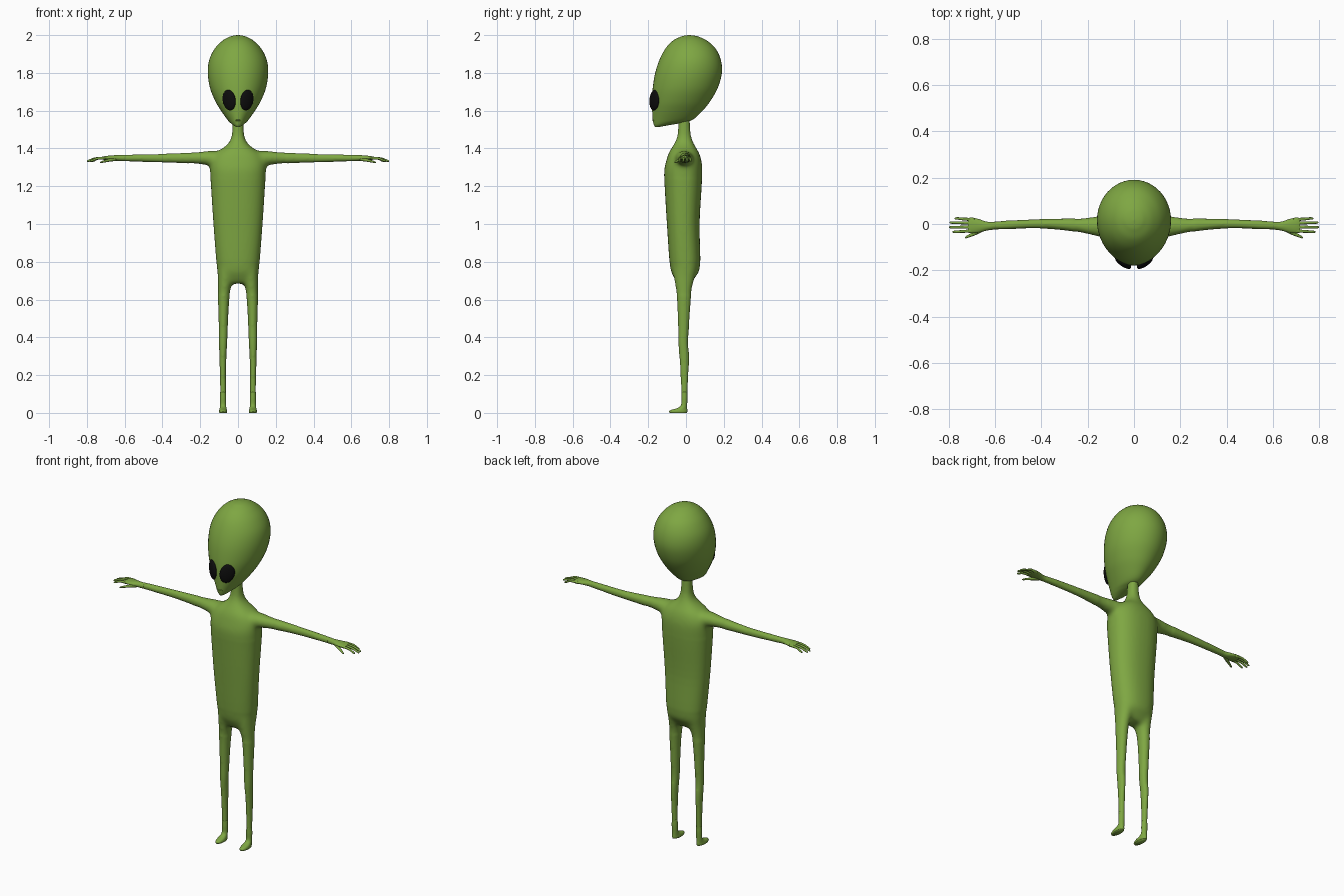
import bpy, bmesh, math
from mathutils import Vector, Matrix

if "Cube" in bpy.data.objects:
    bpy.data.objects.remove(bpy.data.objects["Cube"])


def material(name, rgb):
    m = bpy.data.materials.new(name)
    m.diffuse_color = (*rgb, 1)
    m.use_nodes = True
    m.node_tree.nodes["Principled BSDF"].inputs["Base Color"].default_value = m.diffuse_color
    return m


GREEN = material("alien_green", (0.21, 0.385, 0.055))
BLACK = material("eye_black", (0.004, 0.004, 0.004))


def finish(name, bm, mat):
    bmesh.ops.recalc_face_normals(bm, faces=bm.faces)
    for f in bm.faces:
        f.smooth = True
    me = bpy.data.meshes.new(name)
    bm.to_mesh(me)
    bm.free()
    me.materials.append(mat)
    ob = bpy.data.objects.new(name, me)
    bpy.context.collection.objects.link(ob)
    return ob


def resample(rows, k):
    """Catmull-Rom interpolation of the section rows."""
    out = []
    for i in range(len(rows) - 1):
        p = [rows[max(0, min(len(rows) - 1, i + d))] for d in (-1, 0, 1, 2)]
        for j in range(k):
            t = j / k
            out.append([0.5 * (2 * b + (c - a) * t + (2*a - 5*b + 4*c - d) * t**2
                               + (3*b - a - 3*c + d) * t**3) for a, b, c, d in zip(*p)])
    return out + [list(rows[-1])]


def loft(name, axis, rows, side=1, n=24, power=2.0, k=5):
    """Rows: (position, centre, half width, low, high); sections across z or x."""
    bm = bmesh.new()
    rings = []
    for t, c, r, lo, hi in resample(rows, k):
        ring = []
        for i in range(n):
            a = 2 * math.pi * i / n
            ca, sa = math.cos(a), math.sin(a)
            u = c + r * math.copysign(abs(ca) ** (2 / power), ca)
            v = (lo + hi) / 2 + (hi - lo) / 2 * math.copysign(abs(sa) ** (2 / power), sa)
            ring.append(bm.verts.new((side * u, v, t) if axis == "z" else (side * t, u, v)))
        rings.append(ring)
    for a, b in zip(rings, rings[1:]):
        for i in range(n):
            bm.faces.new((a[i], a[(i + 1) % n], b[(i + 1) % n], b[i]))
    bm.faces.new(rings[0])
    bm.faces.new(rings[-1])
    return finish(name, bm, GREEN)


def ellipsoid(name, loc, radii, rot, mat):
    bm = bmesh.new()
    bmesh.ops.create_uvsphere(bm, u_segments=32, v_segments=20, radius=1)
    bm.transform(Matrix.Translation(loc) @ rot @ Matrix.Diagonal((*radii, 1)))
    return finish(name, bm, mat)


def join(name, parts):
    bpy.ops.object.select_all(action='DESELECT')
    for p in parts:
        p.select_set(True)
    bpy.context.view_layer.objects.active = parts[0]
    bpy.ops.object.join()
    parts[0].name = name
    return parts[0]


# Head: egg tapering to a forward chin
loft("head", "z", [
    (1.514, 0, .010, -.164, -.140), (1.524, 0, .026, -.170, -.085),
    (1.535, 0, .040, -.173, -.025), (1.552, 0, .056, -.176, .035),
    (1.60, 0, .090, -.179, .088), (1.65, 0, .120, -.180, .128),
    (1.72, 0, .148, -.176, .168), (1.80, 0, .160, -.163, .190),
    (1.87, 0, .152, -.140, .184), (1.93, 0, .122, -.108, .156),
    (1.97, 0, .083, -.070, .112), (1.99, 0, .048, -.032, .072),
    (1.997, 0, .026, -.010, .045), (2.0, 0, .002, .015, .019)], n=48)

# Eyes: flattened black ovals, turned outward and leaning out at the top
for s, label in ((1, "left"), (-1, "right")):
    rot = Matrix.Rotation(s * math.radians(35), 4, 'Z') @ Matrix.Rotation(s * math.radians(14), 4, 'Y')
    ellipsoid(label + "_eye", Vector((s * .047, -.167, 1.656)), (.040, .016, .055), rot, BLACK)

# Lips
ellipsoid("mouth", Vector((0, -.172, 1.549)), (.018, .006, .004), Matrix.Identity(4), GREEN)

# Torso with neck
parts = [loft("torso", "z", [
    (.685, 0, .080, -.045, .025), (.72, 0, .106, -.066, .050),
    (.78, 0, .113, -.085, .075), (1.0, 0, .130, -.101, .072),
    (1.2, 0, .143, -.113, .083), (1.28, 0, .148, -.116, .086),
    (1.33, 0, .146, -.106, .083), (1.375, 0, .120, -.092, .070),
    (1.41, 0, .070, -.072, .050), (1.44, 0, .043, -.055, .036),
    (1.48, 0, .033, -.045, .026), (1.57, 0, .029, -.041, .021)], n=40, power=2.3)]

for s, label in ((1, "left"), (-1, "right")):
    # Arm
    parts.append(loft(label + "_arm", "x", [
        (.08, -.010, .060, 1.285, 1.385), (.15, -.010, .047, 1.308, 1.388),
        (.22, -.007, .034, 1.317, 1.382), (.30, -.002, .026, 1.322, 1.376),
        (.42, .001, .020, 1.326, 1.371), (.55, -.004, .019, 1.330, 1.368),
        (.63, -.008, .017, 1.332, 1.366)], s))
    # Leg
    parts.append(loft(label + "_leg", "z", [
        (.05, .079, .016, -.024, .007), (.12, .079, .016, -.026, .009),
        (.22, .080, .017, -.030, .014), (.30, .080, .019, -.036, .017),
        (.37, .079, .022, -.041, .012), (.45, .078, .024, -.042, .016),
        (.60, .076, .030, -.048, .026), (.68, .070, .037, -.060, .038),
        (.76, .062, .046, -.072, .060)], s))
    # Foot with ankle
    loft(label + "_foot", "z", [
        (0, .079, .020, -.086, .005), (.008, .079, .0215, -.090, .007),
        (.016, .079, .020, -.078, .007), (.026, .079, .0175, -.045, .006),
        (.042, .079, .016, -.026, .006), (.08, .079, .0165, -.025, .008),
        (.11, .079, .015, -.024, .007)], s)
    # Hand: palm, four fingers and a lower thumb
    hand = [loft("palm", "x", [
        (.60, -.007, .0165, 1.333, 1.365), (.635, -.009, .019, 1.334, 1.365),
        (.67, -.008, .029, 1.337, 1.363), (.70, -.006, .034, 1.339, 1.360),
        (.718, -.006, .031, 1.341, 1.356)], s)]
    for y0, y1, tip in ((.019, .024, .775), (.004, .006, .797), (-.013, -.014, .80), (-.030, -.034, .785)):
        m = (.70 + tip) / 2
        hand.append(loft("finger", "x", [
            (.69, y0, .0075, 1.341, 1.357), (m, (y0 + y1) / 2, .006, 1.341, 1.354),
            (tip - .015, y1, .0055, 1.331, 1.343), (tip - .003, y1, .004, 1.328, 1.337),
            (tip, y1, .001, 1.331, 1.333)], s, n=12, k=4))
    hand.append(loft("thumb", "x", [
        (.645, -.018, .010, 1.334, 1.354), (.68, -.036, .010, 1.330, 1.346),
        (.71, -.050, .007, 1.325, 1.337), (.725, -.057, .005, 1.322, 1.331),
        (.73, -.059, .001, 1.325, 1.327)], s, n=12, k=4))
    join(label + "_hand", hand)

# Fuse torso, arms and legs into one skin, then soften the junctions
body = join("body", parts)
mod = body.modifiers.new("fuse", 'REMESH')
mod.mode = 'VOXEL'
mod.voxel_size = .007
bpy.ops.object.modifier_apply(modifier="fuse")
bm = bmesh.new()
bm.from_mesh(body.data)
joints = [v for v in bm.verts if (.62 < v.co.z < .80) or (v.co.z > 1.24 and abs(v.co.x) < .26)]
for verts, count in ((joints, 22), (list(bm.verts), 3)):
    for _ in range(count):
        bmesh.ops.smooth_vert(bm, verts=verts, factor=.5, use_axis_x=True, use_axis_y=True, use_axis_z=True)
for f in bm.faces:
    f.smooth = True
    f.material_index = 0
bm.to_mesh(body.data)
bm.free()
body.data.materials.clear()
body.data.materials.append(GREEN)
